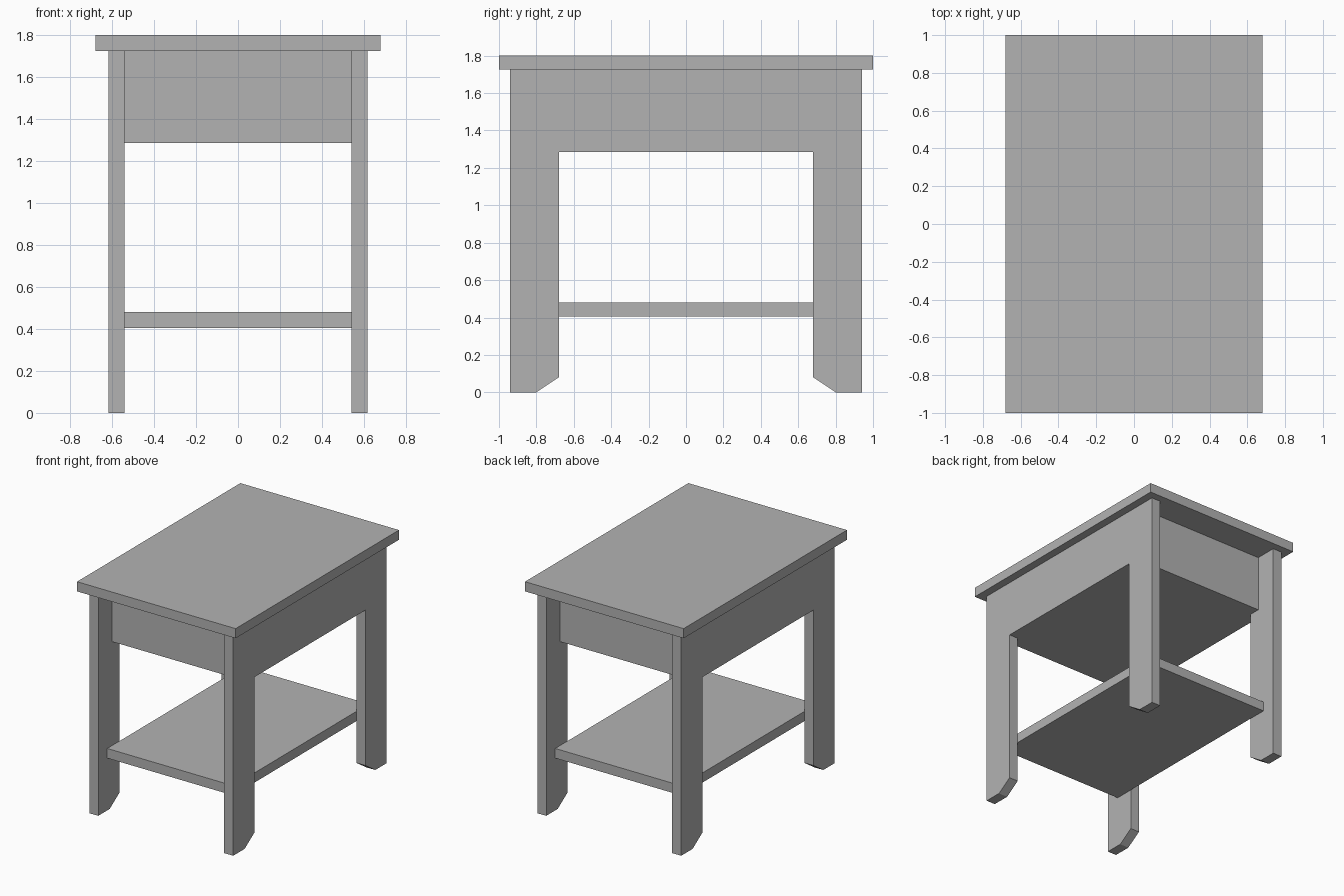
import bpy, bmesh

if "Cube" in bpy.data.objects:
    bpy.data.objects.remove(bpy.data.objects["Cube"])

grey = bpy.data.materials.new("plain grey")
grey.diffuse_color = (0.45, 0.45, 0.45, 1)
grey.use_nodes = True
grey.node_tree.nodes["Principled BSDF"].inputs["Base Color"].default_value = grey.diffuse_color


def extrude_x(name, profile, x0, x1):
    """Solid made from a (y, z) outline extruded from x0 to x1."""
    bm = bmesh.new()
    face = bm.faces.new([bm.verts.new((x0, y, z)) for y, z in profile])
    ext = bmesh.ops.extrude_face_region(bm, geom=[face])["geom"]
    moved = [v for v in ext if isinstance(v, bmesh.types.BMVert)]
    bmesh.ops.translate(bm, verts=moved, vec=(x1 - x0, 0, 0))
    bmesh.ops.recalc_face_normals(bm, faces=bm.faces)
    mesh = bpy.data.meshes.new(name)
    bm.to_mesh(mesh)
    bm.free()
    mesh.materials.append(grey)
    obj = bpy.data.objects.new(name, mesh)
    bpy.context.collection.objects.link(obj)
    return obj


def board(name, half_x, half_y, z0, z1):
    outline = [(-half_y, z0), (half_y, z0), (half_y, z1), (-half_y, z1)]
    return extrude_x(name, outline, -half_x, half_x)


# Table top, closed box beneath it, and lower shelf
board("table_top", 0.68, 1.0, 1.725, 1.8)
board("apron_box", 0.54, 0.77, 1.285, 1.725)
board("lower_shelf", 0.54, 0.83, 0.405, 0.48)

# Side frames: two legs with chamfered feet joined by a deep rail
half = [(0.68, 1.285), (0.68, 0.08), (0.80, 0), (0.94, 0), (0.94, 1.725)]
outline = half + [(-y, z) for y, z in reversed(half)]
for side, sign in (("left", -1), ("right", 1)):
    extrude_x(side + "_side_frame", outline, sign * 0.54, sign * 0.617)
